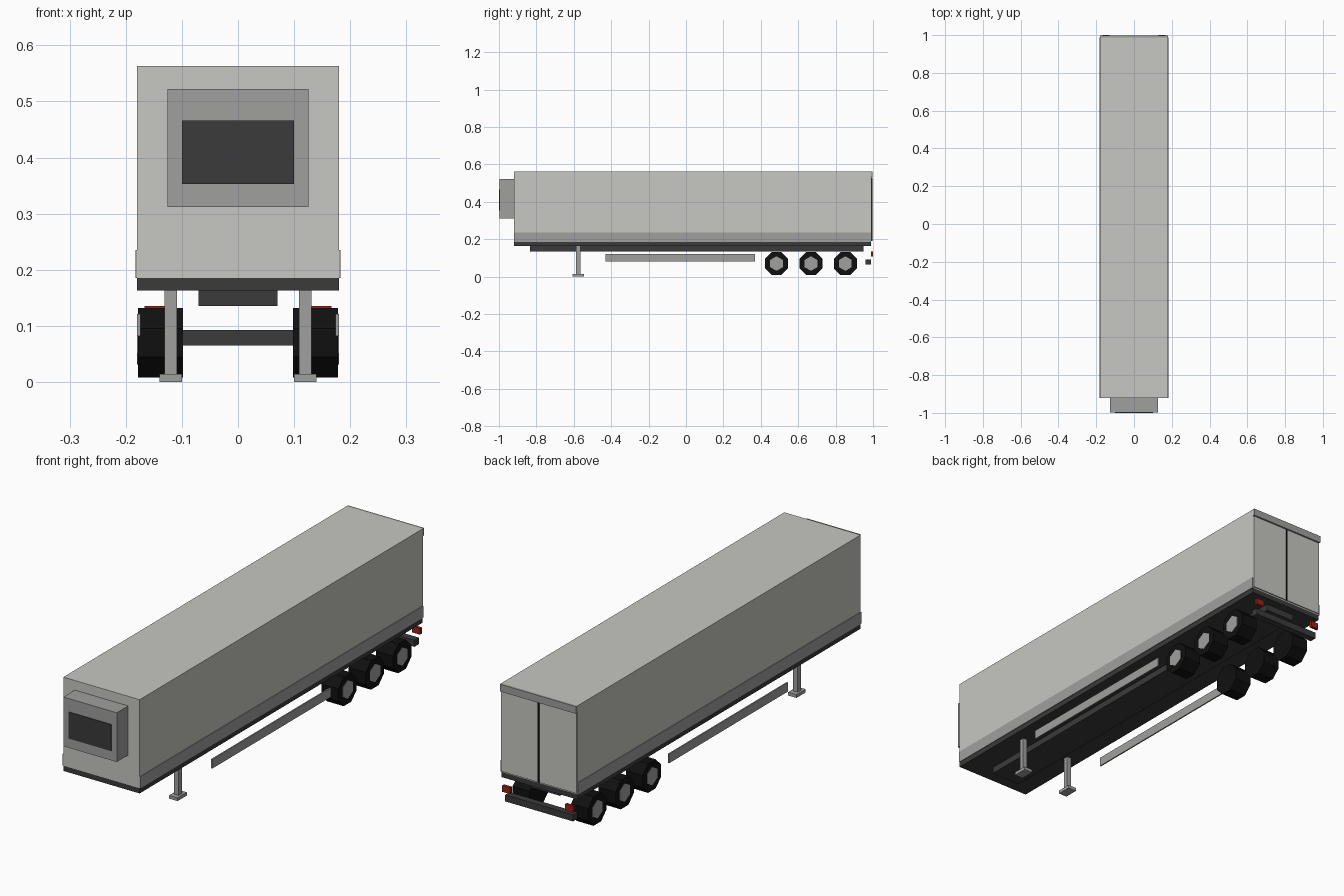
import bpy
import math

if "Cube" in bpy.data.objects:
    bpy.data.objects.remove(bpy.data.objects["Cube"])


def material(name, r, g, b):
    m = bpy.data.materials.new(name)
    m.use_nodes = True
    m.diffuse_color = (r, g, b, 1)
    m.node_tree.nodes["Principled BSDF"].inputs["Base Color"].default_value = (r, g, b, 1)
    return m


PANEL = material("pale panel", 0.57, 0.57, 0.54)
TRIM = material("grey metal", 0.35, 0.35, 0.345)
DARK = material("dark chassis", 0.043, 0.043, 0.044)
RUBBER = material("black rubber", 0.005, 0.005, 0.005)
RED = material("red lens", 0.32, 0.016, 0.01)


def box(name, mat, x, y, z):
    """Box from (min, max) ranges on each axis."""
    bpy.ops.mesh.primitive_cube_add(size=1, location=[sum(r) / 2 for r in (x, y, z)])
    ob = bpy.context.object
    ob.name = name
    ob.scale = [r[1] - r[0] for r in (x, y, z)]
    bpy.ops.object.transform_apply(location=False, rotation=False, scale=True)
    ob.data.materials.append(mat)
    return ob


def pair(name, mat, x, y, z):
    """Mirrored boxes on the left (+x) and right (-x)."""
    box("left_" + name, mat, x, y, z)
    box("right_" + name, mat, (-x[1], -x[0]), y, z)


def drum(name, mat, sides, radius, x, y, z, turn):
    """Flat-faced cylinder lying along x."""
    bpy.ops.mesh.primitive_cylinder_add(vertices=sides, radius=radius, depth=x[1] - x[0])
    ob = bpy.context.object
    ob.name = name
    ob.rotation_euler = (0, 0, turn)
    bpy.ops.object.transform_apply(location=False, rotation=True, scale=False)
    ob.rotation_euler = (0, math.pi / 2, 0)
    ob.location = (sum(x) / 2, y, z)
    bpy.ops.object.transform_apply(location=False, rotation=True, scale=False)
    ob.data.materials.append(mat)


# Cargo body and chassis
FRONT, REAR = -0.92, 0.988
box("cargo_body", PANEL, (-0.18, 0.18), (FRONT, REAR), (0.185, 0.563))
box("floor_frame", DARK, (-0.18, 0.18), (FRONT, REAR), (0.163, 0.185))
box("chassis_beam", DARK, (-0.07, 0.07), (-0.835, 0.95), (0.135, 0.163))
pair("lower_side_band", TRIM, (0.178, 0.183), (FRONT, REAR), (0.185, 0.235))

# Cooling unit on the front wall
box("cooling_unit", TRIM, (-0.126, 0.126), (-0.997, FRONT), (0.312, 0.522))
box("cooling_grille", DARK, (-0.1, 0.1), (-1.0, -0.996), (0.353, 0.466))

# Rear doors
pair("rear_door", PANEL, (0.003, 0.178), (REAR, 0.993), (0.19, 0.53))
box("door_seam", RUBBER, (-0.004, 0.004), (REAR, 0.996), (0.19, 0.53))
box("rear_header", TRIM, (-0.18, 0.18), (REAR, 0.998), (0.532, 0.563))

# Rear bumper and lamps
box("rear_bumper", DARK, (-0.16, 0.16), (0.96, 0.99), (0.065, 0.093))
pair("tail_lamp", RED, (0.13, 0.167), (0.988, 1.0), (0.108, 0.135))

# Landing legs and side guards
pair("landing_leg", TRIM, (0.109, 0.131), (-0.587, -0.565), (0.012, 0.163))
pair("landing_foot", TRIM, (0.1, 0.14), (-0.607, -0.545), (0.0, 0.014))
pair("side_guard", TRIM, (0.174, 0.18), (-0.43, 0.37), (0.082, 0.121))

# Three wheels on each side
for i, y in enumerate((0.484, 0.668, 0.852), 1):
    for side, s in (("left", 1), ("right", -1)):
        tyre_x = sorted((s * 0.098, s * 0.178))
        hub_x = sorted((s * 0.15, s * 0.18))
        drum(f"{side}_tyre_{i}", RUBBER, 8, 0.067, tyre_x, y, 0.07, math.pi / 8)
        drum(f"{side}_hub_{i}", TRIM, 6, 0.039, hub_x, y, 0.07, math.pi / 2)
